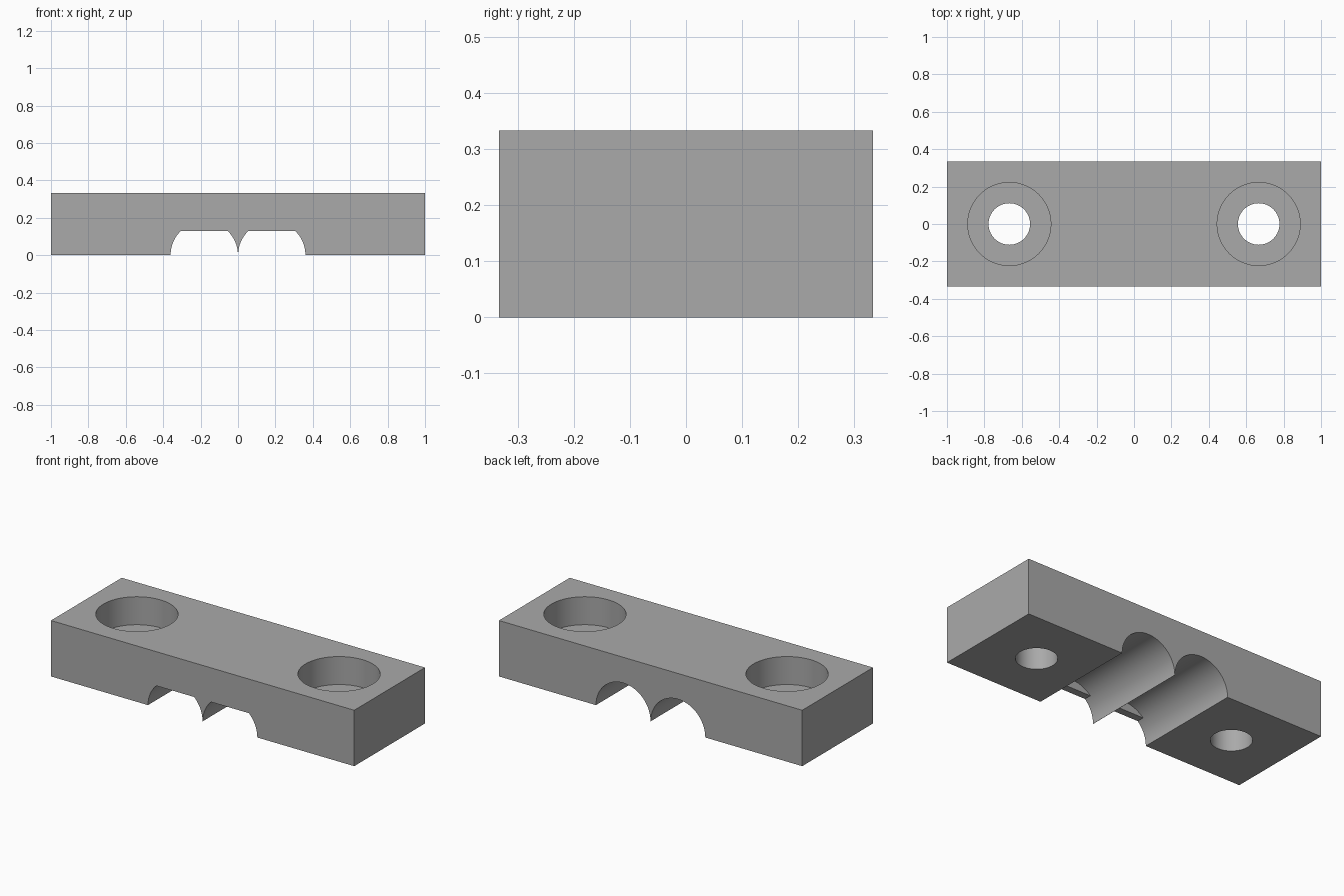
import bpy, math

if "Cube" in bpy.data.objects:
    bpy.data.objects.remove(bpy.data.objects["Cube"])

L, W, H = 1.0, 1 / 3, 1 / 3      # half length, half width, full height
HOLE_X = 2 / 3                   # screw hole position
GROOVE_X, GROOVE_R = 0.1805, 0.18
LIP_Z, LIP_T = 0.13, 0.044       # front stop lip: lower edge and thickness

grey = bpy.data.materials.new("grey")
grey.diffuse_color = (0.4, 0.4, 0.4, 1)
grey.use_nodes = True
grey.node_tree.nodes["Principled BSDF"].inputs["Base Color"].default_value = grey.diffuse_color


def box(name, lo, hi):
    mid = [(a + b) / 2 for a, b in zip(lo, hi)]
    bpy.ops.mesh.primitive_cube_add(size=1, location=mid)
    o = bpy.context.object
    o.name = name
    o.scale = [b - a for a, b in zip(lo, hi)]
    bpy.ops.object.transform_apply(location=True, rotation=True, scale=True)
    return o


def rod(name, r, depth, loc, rot=(0, 0, 0)):
    bpy.ops.mesh.primitive_cylinder_add(vertices=96, radius=r, depth=depth,
                                        location=loc, rotation=rot)
    o = bpy.context.object
    o.name = name
    bpy.ops.object.transform_apply(location=True, rotation=True, scale=True)
    return o


def cut(target, cutter):
    m = target.modifiers.new("cut", 'BOOLEAN')
    m.operation, m.solver, m.object = 'DIFFERENCE', 'EXACT', cutter
    bpy.context.view_layer.objects.active = target
    bpy.ops.object.modifier_apply(modifier=m.name)
    bpy.data.objects.remove(cutter, do_unlink=True)


# Clamp block
block = box("clamp_block", (-L, -W, 0), (L, W, H))
block.data.materials.append(grey)

for s in (-1, 1):
    # Counterbored screw hole
    cut(block, rod("counterbore", 0.222, 0.4, (s * HOLE_X, 0, H / 2 + 0.2)))
    cut(block, rod("screw_hole", 0.111, 1, (s * HOLE_X, 0, 0)))
    # Round groove, left flat-topped at the front to form a stop lip
    groove = rod("groove", GROOVE_R, 1, (s * GROOVE_X, 0, 0), (math.pi / 2, 0, 0))
    cut(groove, box("lip", (-1, -1, LIP_Z), (1, -W + LIP_T, 1)))
    cut(block, groove)

# Smooth the bores, keep the machined edges sharp
bpy.ops.object.select_all(action='DESELECT')
block.select_set(True)
bpy.context.view_layer.objects.active = block
bpy.ops.object.shade_smooth_by_angle(angle=math.radians(30))
